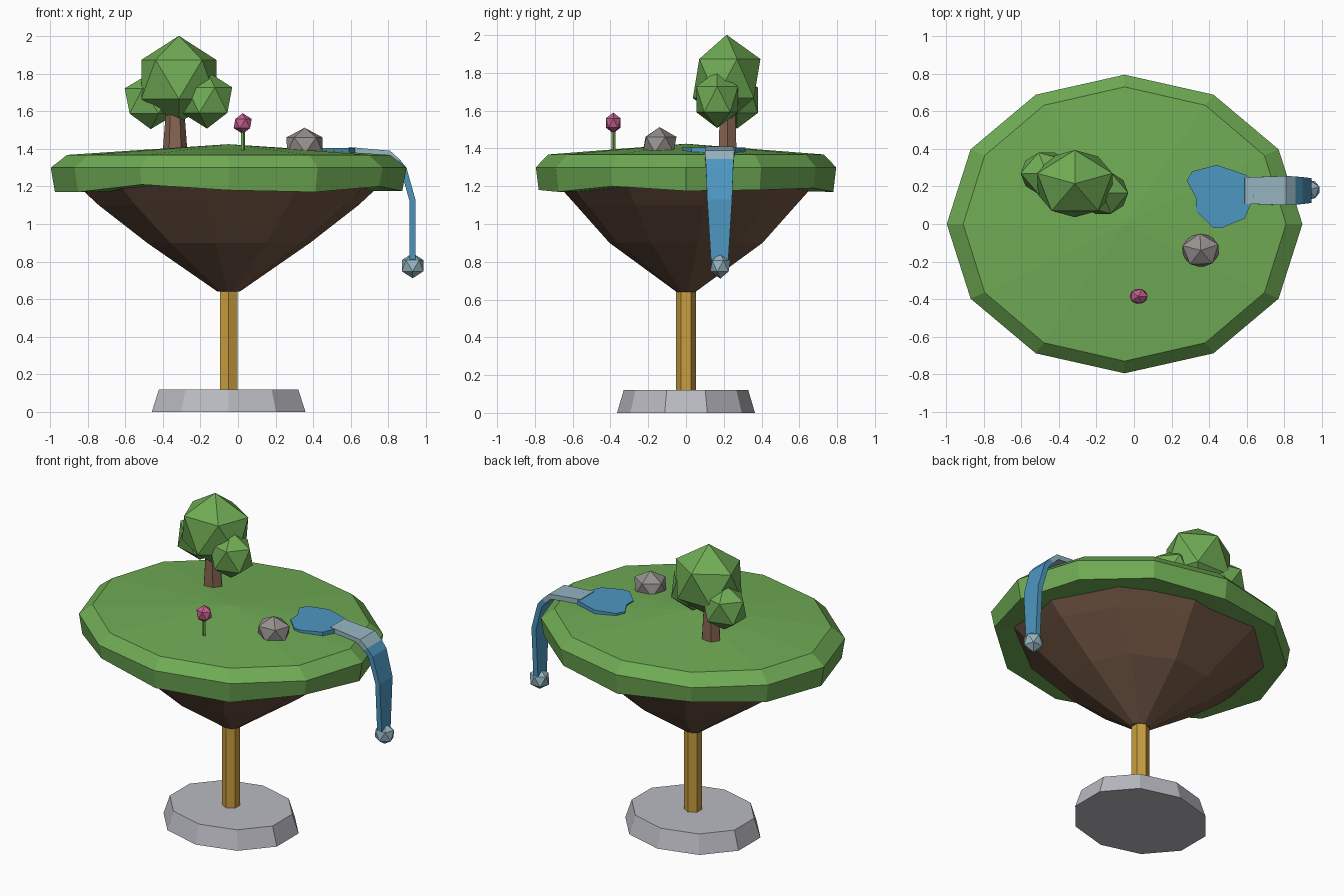
import bpy, bmesh, math
from mathutils import Vector

cube = bpy.data.objects.get("Cube")
if cube:
    bpy.data.objects.remove(cube, do_unlink=True)


def material(name, r, g, b):
    m = bpy.data.materials.new(name)
    m.use_nodes = True
    m.diffuse_color = (r, g, b, 1)
    m.node_tree.nodes["Principled BSDF"].inputs["Base Color"].default_value = (r, g, b, 1)
    return m


GREEN = material("grass_green", .16, .41, .09)
SOIL = material("soil_brown", .16, .09, .055)
BARK = material("bark_brown", .24, .13, .085)
GOLD = material("pole_gold", .58, .34, .05)
STONE = material("stand_grey", .49, .49, .54)
ROCK = material("rock_grey", .30, .28, .27)
PINK = material("flower_pink", .52, .11, .26)
WATER = material("water_blue", .075, .31, .53)
FOAM = material("foam_blue", .31, .47, .54)


def finish(name, bm, *mats):
    bmesh.ops.recalc_face_normals(bm, faces=bm.faces)
    mesh = bpy.data.meshes.new(name)
    bm.to_mesh(mesh)
    bm.free()
    for m in mats:
        mesh.materials.append(m)
    ob = bpy.data.objects.new(name, mesh)
    bpy.context.collection.objects.link(ob)
    return ob


def lathe(name, mat, sides, rings, x=0, y=0, turn=0, peak=None, heights=None):
    """Stack elliptical rings (rx, ry, z); peak closes the top with a fan."""
    bm = bmesh.new()
    loops = []
    for k, (rx, ry, z) in enumerate(rings):
        loop = []
        for i in range(sides):
            a = math.tau * i / sides + math.radians(turn)
            h = heights[i] if heights and k == 0 else z
            loop.append(bm.verts.new((x + rx * math.cos(a), y + ry * math.sin(a), h)))
        loops.append(loop)
    for lo, hi in zip(loops, loops[1:]):
        for i in range(sides):
            j = (i + 1) % sides
            bm.faces.new((lo[i], lo[j], hi[j], hi[i]))
    base = bm.faces.new(loops[0][::-1])
    if heights:
        bmesh.ops.poke(bm, faces=[base])
    if peak:
        tip = bm.verts.new((x, y, peak))
        for i in range(sides):
            bm.faces.new((loops[-1][i], loops[-1][(i + 1) % sides], tip))
    else:
        bm.faces.new(loops[-1])
    return finish(name, bm, mat)


def blob(name, mat, center, size, turn=0):
    """Faceted twenty-sided lump."""
    bm = bmesh.new()
    bmesh.ops.create_icosphere(bm, subdivisions=1, radius=1)
    ob = finish(name, bm, mat)
    ob.location, ob.scale = center, size
    # Turn the mesh itself so the scale stays along the world axes
    c, s = math.cos(math.radians(turn)), math.sin(math.radians(turn))
    for v in ob.data.vertices:
        v.co = Vector((c * v.co.x - s * v.co.y, s * v.co.x + c * v.co.y, v.co.z))
    return ob


# Stand and pole
lathe("stand", STONE, 10, [(.43, .365, 0), (.39, .33, .12)], x=-.05, turn=90)
lathe("pole", GOLD, 6, [(.054, .052, .11), (.054, .052, .68)], x=-.05, turn=90)

# Island: tapering soil under a grass slab
lathe("island_soil", SOIL, 10,
      [(.06, .05, .64), (.44, .41, .9), (.7, .59, 1.1), (.82, .69, 1.21)], x=-.05, turn=9)
lathe("island_grass", GREEN, 12,
      [(.925, .78, 1.18), (.947, .795, 1.3), (.86, .73, 1.368)], x=-.05, peak=1.425,
      heights=[1.175, 1.18, 1.19, 1.17, 1.2, 1.18, 1.17, 1.17, 1.21, 1.18, 1.17, 1.2])

# Tree
lathe("tree_trunk", BARK, 6, [(.066, .055, 1.38), (.045, .045, 1.66)], x=-.335, y=.22)
blob("tree_crown", GREEN, (-.315, .215, 1.77), (.235, .2, .232), 18)
blob("tree_crown_right", GREEN, (-.165, .165, 1.66), (.15, .13, .152), 0)
blob("tree_crown_left", GREEN, (-.465, .27, 1.655), (.155, .13, .15), 36)

# Flower and rock
lathe("flower_stem", GREEN, 5, [(.011, .011, 1.38), (.011, .011, 1.5)], x=.025, y=-.385)
blob("flower_head", PINK, (.025, -.385, 1.535), (.054, .046, .055))
blob("rock", ROCK, (.355, -.14, 1.42), (.112, .1, .093), 20)

# Pond
outline = [(.28, .23), (.33, .14), (.33, .07), (.42, -.02), (.47, -.02), (.59, .03),
           (.64, .15), (.6, .26), (.44, .315), (.31, .28)]
bm = bmesh.new()
surface = bm.faces.new([bm.verts.new((x, y, 1.406)) for x, y in outline])
skirt = bmesh.ops.extrude_face_region(bm, geom=[surface], use_keep_orig=True)
for v in skirt["geom"]:
    if isinstance(v, bmesh.types.BMVert):
        v.co.z -= .03
finish("pond", bm, WATER)

# Stream and waterfall: a thick ribbon that bends over the rim
path = [(.59, 1.41, .07), (.81, 1.39, .078), (.86, 1.345, .075), (.897, 1.3, .072),
        (.945, 1.13, .066), (.945, .81, .046)]
bm = bmesh.new()
pairs = [[bm.verts.new((x, .178 + s * w, z)) for s in (-1, 1)] for x, z, w in path]
for k, (a, b) in enumerate(zip(pairs, pairs[1:])):
    face = bm.faces.new((a[0], b[0], b[1], a[1]))
    face.material_index = 0 if k < 2 else 1
for face in bm.faces:
    face.normal_update()
ribbon = finish("waterfall", bm, FOAM, WATER)
if ribbon.data.polygons[0].normal.z < 0:
    ribbon.data.flip_normals()
solid = ribbon.modifiers.new("thickness", "SOLIDIFY")
solid.thickness = .033
solid.offset = -1
blob("splash", FOAM, (.93, .182, .778), (.067, .06, .067), 18)
